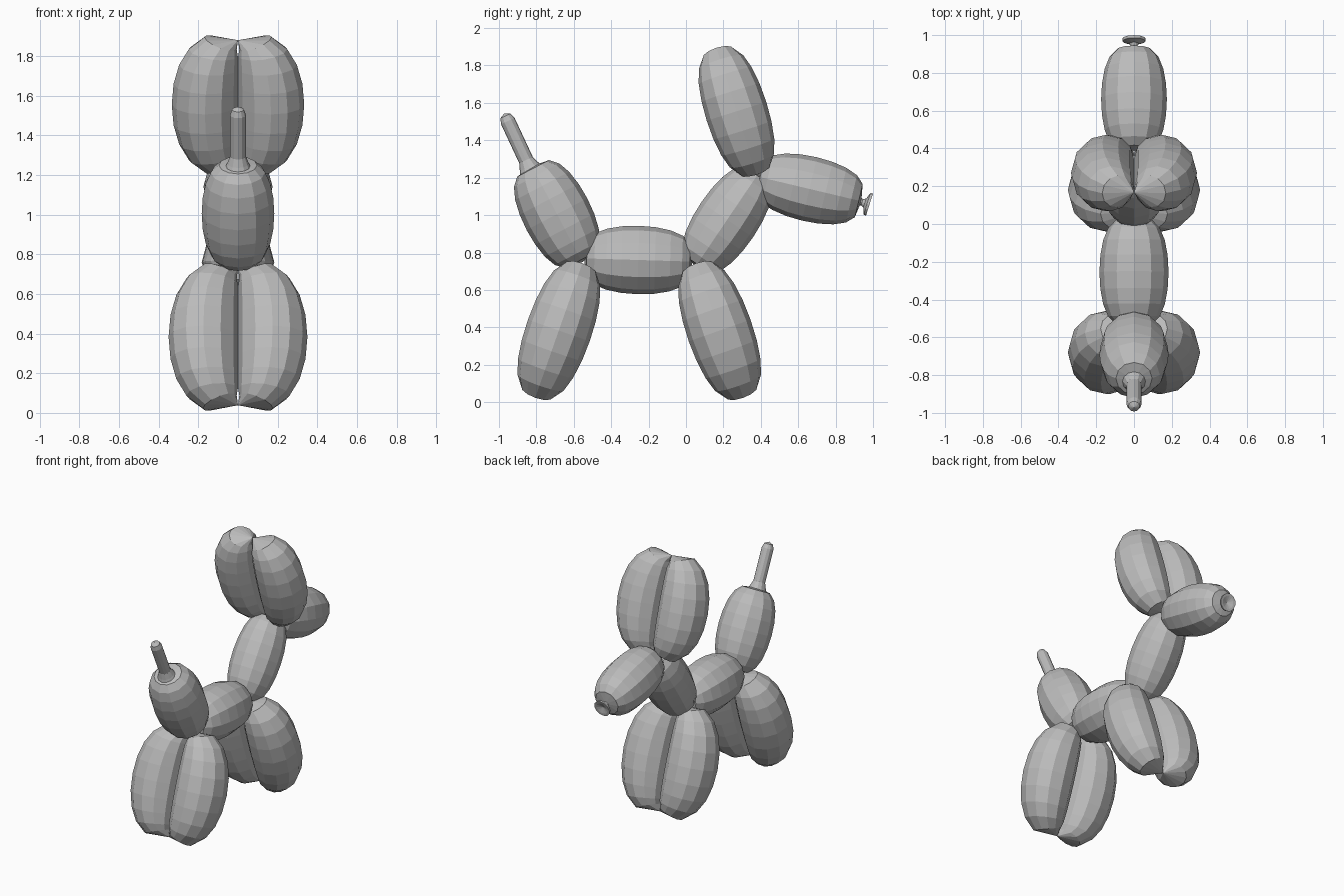
import bpy
import bmesh
from math import sin, cos, pi
from mathutils import Vector

cube = bpy.data.objects.get("Cube")
if cube:
    bpy.data.objects.remove(cube, do_unlink=True)

# One plain rubber colour
grey = bpy.data.materials.new("grey_rubber")
grey.use_nodes = True
colour = (0.5, 0.5, 0.5, 1)
grey.diffuse_color = colour
grey.node_tree.nodes["Principled BSDF"].inputs["Base Color"].default_value = colour

SIDES = 12
RINGS = 10


def skin(name, rings, mirrored=False):
    """Bridge rings of points; a ring of one point is a pole."""
    bm = bmesh.new()
    loops = [[bm.verts.new(p) for p in ring] for ring in rings]
    for a, b in zip(loops, loops[1:]):
        n = max(len(a), len(b))
        for i in range(n):
            j = (i + 1) % n
            if len(a) == 1:
                bm.faces.new((a[0], b[i], b[j]))
            elif len(b) == 1:
                bm.faces.new((a[i], b[0], a[j]))
            else:
                bm.faces.new((a[i], b[i], b[j], a[j]))
    bmesh.ops.recalc_face_normals(bm, faces=bm.faces[:])
    mesh = bpy.data.meshes.new(name)
    bm.to_mesh(mesh)
    bm.free()
    mesh.materials.append(grey)
    obj = bpy.data.objects.new(name, mesh)
    bpy.context.collection.objects.link(obj)
    if mirrored:
        obj.modifiers.new("Mirror", 'MIRROR').use_mirror_merge = False
    return obj


def frame(y, z, dy, dz):
    """Centre, long axis and side axis of a part in the middle plane."""
    axis = Vector((0, dy, dz)).normalized()
    return Vector((0, y, z)), axis, Vector((0, axis.z, -axis.y))


def lathe(name, place, profile, sides=SIDES):
    """Turn (along, radius) pairs around an axis."""
    centre, axis, side = frame(*place)
    rings = []
    for along, r in profile:
        n = sides if r > 0 else 1
        angles = [2 * pi * i / n for i in range(n)]
        rings.append([centre + axis * along
                      + Vector((r * cos(a), 0, 0)) + side * r * sin(a)
                      for a in angles])
    return skin(name, rings)


def balloon(name, place, half, radius):
    """Single blunt-ended balloon segment."""
    profile = [(-half, 0)]
    for k in range(1, RINGS):
        u = pi * k / RINGS
        profile.append((-half * cos(u), radius * sin(u) ** 0.55))
    lathe(name, place, profile + [(half, 0)])


def balloon_pair(name, place, half, radius):
    """Two bowed segments pressed together at the middle plane."""
    centre, axis, side = frame(*place)
    rings = [[centre - axis * half]]
    for k in range(1, RINGS):
        u = pi * k / RINGS
        r = radius * sin(u) ** 0.55
        bow = Vector((0.17 * radius * cos(u) / sin(u) ** 0.4, half * sin(u)))
        bow.normalize()
        ring = []
        for i in range(SIDES):
            a = 2 * pi * i / SIDES
            x = max(0, r + r * cos(a) * bow.y)
            along = -half * cos(u) - r * cos(a) * bow.x
            ring.append(centre + Vector((x, 0, 0)) + axis * along
                        + side * r * sin(a))
        rings.append(ring)
    skin(name, rings + [[centre + axis * half]], mirrored=True)


# Paired segments: (y, z, axis y, axis z), half length, radius
balloon_pair("tail_end_legs", (-0.68, 0.383, 0.33, 0.94), 0.365, 0.175)
balloon_pair("head_end_legs", (0.18, 0.383, -0.33, 0.94), 0.365, 0.175)
balloon_pair("ears", (0.27, 1.555, -0.3, 0.95), 0.34, 0.167)

# Single segments
balloon("body", (-0.255, 0.76, 1, -0.03), 0.29, 0.183)
balloon("neck", (0.22, 0.975, 0.56, 0.83), 0.3, 0.167)
balloon("muzzle", (0.66, 1.14, 0.97, -0.23), 0.285, 0.174)
balloon("tail_bulb", (-0.69, 1.005, -0.46, 0.88), 0.29, 0.183)

# Uninflated tail tip
lathe("tail_tip", (-0.83, 1.24, -0.42, 0.9),
      [(-0.03, 0.08), (0.02, 0.055), (0.06, 0.04), (0.29, 0.04),
       (0.32, 0.03), (0.335, 0)])

# Tied knot with its flared, hollow lip
lathe("nose_knot", (0.922, 1.075, 0.95, -0.3),
      [(-0.02, 0.03), (0.02, 0.018), (0.035, 0.025), (0.048, 0.06),
       (0.062, 0.062), (0.06, 0.045), (0.045, 0)])
